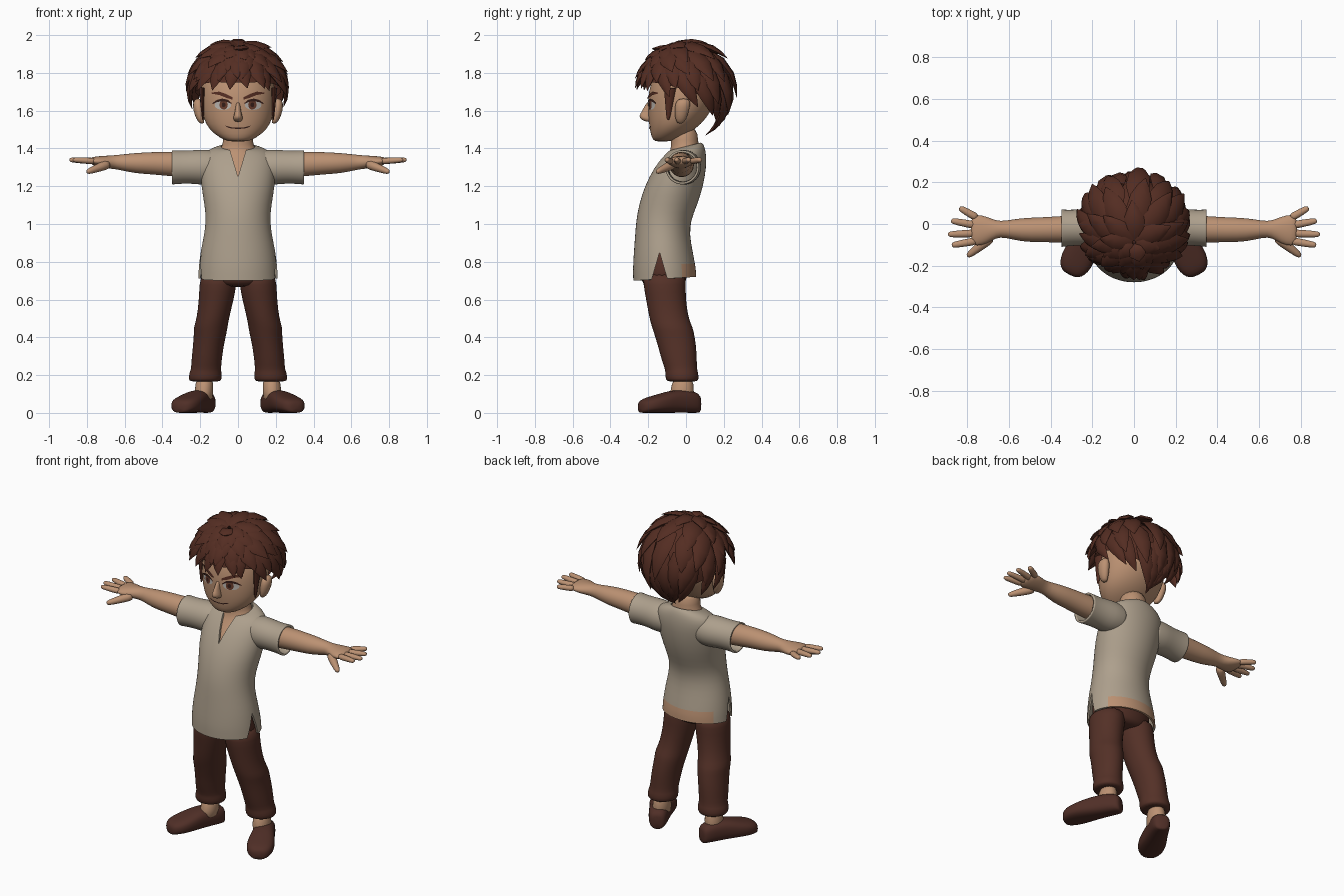
import bpy, bmesh, math, random
from mathutils import Vector as V
from mathutils.bvhtree import BVHTree

random.seed(4)
if "Cube" in bpy.data.objects:
    bpy.data.objects.remove(bpy.data.objects["Cube"])


def material(name, *rgb):
    m = bpy.data.materials.new(name)
    m.use_nodes = True
    m.diffuse_color = (*rgb, 1)
    m.node_tree.nodes["Principled BSDF"].inputs["Base Color"].default_value = (*rgb, 1)
    return m


skin = material("skin", .50, .285, .17)
cloth = material("shirt_cloth", .42, .35, .265)
brown = material("trouser_brown", .088, .03, .02)
hair_mat = material("hair_brown", .088, .026, .016)
leather = material("shoe_leather", .08, .028, .02)
white = material("eye_white", .48, .45, .42)
iris_mat = material("iris_brown", .14, .045, .025)
dark = material("dark_line", .035, .012, .009)


def add_loft(bm, rings, segs=20, power=1.0, caps=True):
    """Skin a row of (centre, u, v) oval rings."""
    rows = []
    for c, u, v in rings:
        row = []
        for i in range(segs):
            a = math.tau * i / segs
            s, t = [math.copysign(abs(k) ** power, k) for k in (math.cos(a), math.sin(a))]
            row.append(bm.verts.new(V(c) + V(u) * s + V(v) * t))
        rows.append(row)
    for a, b in zip(rows, rows[1:]):
        for i in range(segs):
            j = (i + 1) % segs
            bm.faces.new((a[i], a[j], b[j], b[i]))
    if caps:
        bm.faces.new(rows[0])
        bm.faces.new(rows[-1])


def finish(name, bm, mat, mirror=False, subsurf=1, recalc=True):
    if recalc:
        bmesh.ops.recalc_face_normals(bm, faces=bm.faces)
    me = bpy.data.meshes.new(name)
    bm.to_mesh(me)
    bm.free()
    me.materials.append(mat)
    for p in me.polygons:
        p.use_smooth = True
    ob = bpy.data.objects.new(name, me)
    bpy.context.collection.objects.link(ob)
    if mirror:
        ob.modifiers.new("Mirror", 'MIRROR').use_mirror_merge = False
    if subsurf:
        ob.modifiers.new("Smooth", 'SUBSURF').levels = subsurf
        ob.modifiers["Smooth"].render_levels = subsurf
    return ob


def loft(name, rings, mat, mirror=False, **kw):
    bm = bmesh.new()
    add_loft(bm, rings, **kw)
    return finish(name, bm, mat, mirror)


def upright(rows):
    """Rows of z, centre x, half width, front y, back y and optional tilt."""
    out = []
    for z, cx, hx, yf, yb, *tilt in rows:
        hy = (yb - yf) / 2
        out.append(((cx, (yf + yb) / 2, z), (hx, 0, 0), (0, hy, hy * (tilt[0] if tilt else 0))))
    return out


def sideways(rows):
    """Rows of x, centre y, centre z, half depth, half height."""
    return [((x, y, z), (0, ry, 0), (0, 0, rz)) for x, y, z, ry, rz in rows]


def tube(p0, p1, r0, r1, flat=1.0):
    p0, p1 = V(p0), V(p1)
    d = p1 - p0
    u = d.cross(V((0, 0, 1)) if abs(d.z) < abs(d.y) + abs(d.x) else V((1, 0, 0))).normalized()
    v = u.cross(d).normalized()
    rings = []
    for t, k in ((0, 1), (.4, 1), (.85, 1), (.97, .75), (1, .35)):
        r = (r0 + (r1 - r0) * t) * k
        rings.append((p0 + d * t, u * r, v * r * flat))
    return rings


def smooth_by_angle(ob, degrees):
    bpy.ops.object.select_all(action='DESELECT')
    ob.select_set(True)
    bpy.context.view_layer.objects.active = ob
    bpy.ops.object.shade_smooth_by_angle(angle=math.radians(degrees))


# Head, nose, ears and neck
head = loft("head", upright([
    (1.435, 0, .05, -.165, -.09), (1.455, 0, .095, -.182, -.03), (1.5, 0, .155, -.192, .05),
    (1.56, 0, .185, -.2, .11), (1.63, 0, .197, -.203, .15), (1.7, 0, .2, -.2, .17),
    (1.8, 0, .185, -.17, .16), (1.88, 0, .11, -.1, .1)]), skin, segs=28)
loft("nose", upright([
    (1.54, 0, .016, -.212, -.17), (1.555, 0, .027, -.242, -.17), (1.572, 0, .024, -.252, -.17),
    (1.6, 0, .015, -.232, -.17), (1.65, 0, .011, -.208, -.17)]), skin, segs=12)
loft("ears", upright([
    (1.53, .19, .012, -.045, -.015), (1.555, .2, .022, -.058, .002), (1.6, .207, .03, -.062, .018),
    (1.64, .211, .03, -.058, .025), (1.665, .21, .016, -.04, .015)]), skin, True, segs=14)
loft("neck_and_chest", upright([
    (1.15, 0, .14, -.18, .03), (1.22, 0, .16, -.185, .06), (1.3, 0, .16, -.145, .08),
    (1.36, 0, .13, -.095, .08), (1.4, 0, .088, -.08, .07), (1.44, 0, .078, -.08, .065),
    (1.52, 0, .078, -.09, .06)]), skin)

# Face details laid on the head as thin plates
bpy.context.view_layer.update()
face_tree = BVHTree.FromObject(head, bpy.context.evaluated_depsgraph_get())


def on_face(x, z, lift):
    hit = face_tree.ray_cast(V((x, -1, z)), V((0, 1, 0)))[0]
    return V((x, hit.y - lift, z))


def disc(name, cx, cz, rx, rz, lift, mat):
    bm = bmesh.new()
    mid = bm.verts.new(on_face(cx, cz, lift))
    ring = [bm.verts.new(on_face(cx + rx * math.cos(a), cz + rz * math.sin(a), lift))
            for a in [math.tau * i / 16 for i in range(16)]]
    for i in range(16):
        bm.faces.new((mid, ring[i], ring[(i + 1) % 16]))
    finish(name, bm, mat, True, 0, False)


def strip(name, points, lift, mat):
    """Band through rows of x, z, half thickness."""
    bm = bmesh.new()
    pairs = [[bm.verts.new(on_face(x, z + s * h, lift)) for s in (-1, 1)] for x, z, h in points]
    for a, b in zip(pairs, pairs[1:]):
        bm.faces.new((a[0], b[0], b[1], a[1]))
    finish(name, bm, mat, True, 0, False)


disc("eye_whites", .08, 1.63, .044, .026, .003, white)
disc("irises", .076, 1.631, .022, .025, .005, iris_mat)
disc("pupils", .076, 1.631, .01, .013, .007, dark)
strip("upper_lashes", [(.034, 1.638, .003), (.055, 1.652, .006), (.085, 1.657, .007),
                       (.112, 1.651, .006), (.134, 1.638, .003)], .007, dark)
strip("eyebrows", [(.028, 1.664, .006), (.06, 1.677, .01), (.1, 1.692, .009), (.14, 1.693, .003)],
      .007, hair_mat)
strip("mouth", [(0, 1.507, .003), (.03, 1.508, .0035), (.055, 1.514, .003), (.066, 1.52, .001)],
      .004, dark)

# Hair: a cap and layers of pointed locks spreading from the crown
CENTRE, RADII = V((0, 0, 1.72)), V((.232, .222, .225))
CROWN, BACK, SIDE = V((0, -.4, .917)), V((0, .917, .4)), V((1, 0, 0))


def scalp(phi, f, lift):
    spread = 66 + 104 * ((1 + math.cos(phi)) / 2) ** 1.45
    th = math.radians(spread * f)
    d = CROWN * math.cos(th) + (BACK * math.cos(phi) + SIDE * math.sin(phi)) * math.sin(th)
    return CENTRE + d * RADII * lift


bm = bmesh.new()
rows = [[bm.verts.new(scalp(math.tau * i / 32, f, 1)) for i in range(32)]
        for f in (.02, .15, .3, .45, .6, .75, .9)]
bm.faces.new(rows[0])
for a, b in zip(rows, rows[1:]):
    for i in range(32):
        j = (i + 1) % 32
        bm.faces.new((a[i], a[j], b[j], b[i]))
finish("hair_cap", bm, hair_mat)

bm = bmesh.new()
for start, end, count, width in ((.02, .3, 7, .056), (.14, .5, 11, .06), (.32, .7, 14, .058),
                                 (.5, .88, 16, .052), (.66, 1.04, 18, .046)):
    shift = random.random()
    for n in range(count):
        phi = math.tau * (n + shift + random.uniform(-.2, .2)) / count
        front = (1 - math.cos(phi)) / 2
        f0 = max(.02, start - .25 * front)
        f1 = end + random.uniform(-.04, .04)
        rise = random.uniform(.15, .23)
        twist = random.uniform(-.14, .14)
        rings = []
        for s, w in ((0, .55), (.3, 1), (.6, .85), (.82, .48), (1, .03)):
            p, q = [scalp(phi + twist * t, f0 + (f1 - f0) * t, 1.01 + rise * t ** 1.4)
                    for t in (s, s + .02)]
            out = (p - CENTRE).normalized()
            side = (q - p).cross(out).normalized()
            up = side.cross(q - p).normalized()
            rings.append((p, side * width * w, up * .022 * w))
        add_loft(bm, rings, 6)
for s in (-1, 1):
    add_loft(bm, tube((s * .192, -.085, 1.72), (s * .186, -.095, 1.55), .032, .008, .5), 8)
smooth_by_angle(finish("hair_locks", bm, hair_mat, subsurf=0), 50)

# Shirt body, opened by a neck notch and side slits
shirt = loft("shirt", upright([
    (.71, 0, .212, -.28, .055, .06), (.745, 0, .21, -.281, .054, .03), (.78, 0, .208, -.281, .05),
    (.86, 0, .198, -.276, .035), (.94, 0, .18, -.27, .02), (1.02, 0, .17, -.264, .025),
    (1.1, 0, .177, -.25, .06), (1.2, 0, .196, -.22, .092), (1.3, 0, .2, -.168, .108),
    (1.355, 0, .195, -.125, .108), (1.39, 0, .165, -.1, .102, .1),
    (1.408, 0, .115, -.092, .09, .2), (1.41, 0, .09, -.088, .08, .25)]),
    cloth, segs=32, caps=False)
shirt.data.materials.append(skin)
for p in shirt.data.polygons:
    if p.center.z < .78 and p.center.y > -.03:
        p.material_index = 1
shell = shirt.modifiers.new("Thickness", 'SOLIDIFY')
shell.thickness, shell.offset = .012, -1


def cutter(name, corners):
    bm = bmesh.new()
    ends = [[bm.verts.new(c) for c in end] for end in corners]
    for end in ends:
        bm.faces.new(end)
    for i in range(3):
        j = (i + 1) % 3
        bm.faces.new((ends[0][i], ends[0][j], ends[1][j], ends[1][i]))
    ob = finish(name, bm, cloth, subsurf=0)
    ob.hide_render = True
    cut = shirt.modifiers.new(name, 'BOOLEAN')
    cut.object, cut.operation, cut.solver = ob, 'DIFFERENCE', 'EXACT'
    return ob


cutters = [
    cutter("slit_cutter", [[(x, -.195, .66), (x, -.085, .66), (x, -.14, .85)] for x in (-.4, .4)]),
    cutter("notch_cutter", [[(-.06, y, 1.45), (.06, y, 1.45), (0, y, 1.25)] for y in (-.4, -.03)])]
bpy.ops.object.select_all(action='DESELECT')
shirt.select_set(True)
bpy.context.view_layer.objects.active = shirt
for mod in list(shirt.modifiers):
    bpy.ops.object.modifier_apply(modifier=mod.name)
for c in cutters:
    bpy.data.objects.remove(c)
smooth_by_angle(shirt, 40)

# Sleeves, arms and hands
sleeves = loft("sleeves", sideways([
    (.1, -.01, 1.3, .085, .085), (.17, -.01, 1.3, .095, .096), (.23, -.015, 1.302, .09, .09),
    (.29, -.018, 1.301, .087, .088), (.335, -.02, 1.3, .09, .091), (.348, -.02, 1.3, .091, .092)]),
    cloth, True, caps=False)
shell = sleeves.modifiers.new("Thickness", 'SOLIDIFY')
shell.thickness, shell.offset = .012, -1
loft("arms", sideways([
    (.16, -.02, 1.31, .07, .07), (.33, -.025, 1.316, .065, .067), (.45, -.028, 1.322, .06, .06),
    (.54, -.028, 1.322, .058, .055), (.62, -.025, 1.326, .04, .042), (.66, -.025, 1.328, .04, .036),
    (.71, -.03, 1.328, .068, .033), (.755, -.03, 1.332, .077, .026), (.785, -.03, 1.335, .066, .016)]),
    skin, True)
bm = bmesh.new()
for y0, x1, y1 in ((.028, .838, .078), (-.008, .878, .016), (-.044, .893, -.05), (-.08, .875, -.102)):
    add_loft(bm, tube((.75, y0, 1.332), (x1, y1, 1.34), .021, .016, .9), 10)
add_loft(bm, tube((.68, -.06, 1.32), (.8, -.155, 1.275), .03, .016), 10)
finish("fingers", bm, skin, True)

# Trousers
loft("trouser_hips", upright([
    (.665, 0, .11, -.21, -.02), (.69, 0, .175, -.235, .0), (.74, 0, .19, -.245, .01),
    (.82, 0, .18, -.245, .008), (.9, 0, .16, -.235, -.005)]), brown)
loft("trouser_legs", upright([
    (.75, .1, .094, -.23, 0), (.68, .106, .1, -.228, 0), (.6, .115, .093, -.212, 0),
    (.5, .133, .086, -.195, .014), (.45, .146, .091, -.18, .038), (.42, .147, .087, -.17, .044),
    (.35, .158, .082, -.148, .056), (.28, .166, .081, -.13, .058), (.225, .17, .08, -.11, .06),
    (.215, .172, .087, -.112, .066), (.175, .174, .089, -.108, .068), (.165, .174, .08, -.1, .06)]),
    brown, True)

# Ankles and shoes turned outwards
loft("ankles", upright([
    (.05, .185, .05, -.09, .045), (.11, .18, .05, -.085, .042), (.2, .176, .047, -.068, .04)]),
    skin, True)
toe, across = V((.45, -.893, 0)), V((.893, .45, 0))
shoe = []
for t, w, h in ((0, .03, .085), (.012, .048, .105), (.06, .058, .122), (.14, .064, .122),
                (.19, .073, .113), (.25, .08, .096), (.3, .076, .083), (.335, .058, .07),
                (.352, .03, .052)):
    shoe.append((V((.152, .07, h / 2)) + toe * t, across * w, V((0, 0, h / 2))))
loft("shoes", shoe, leather, True, power=.75)
